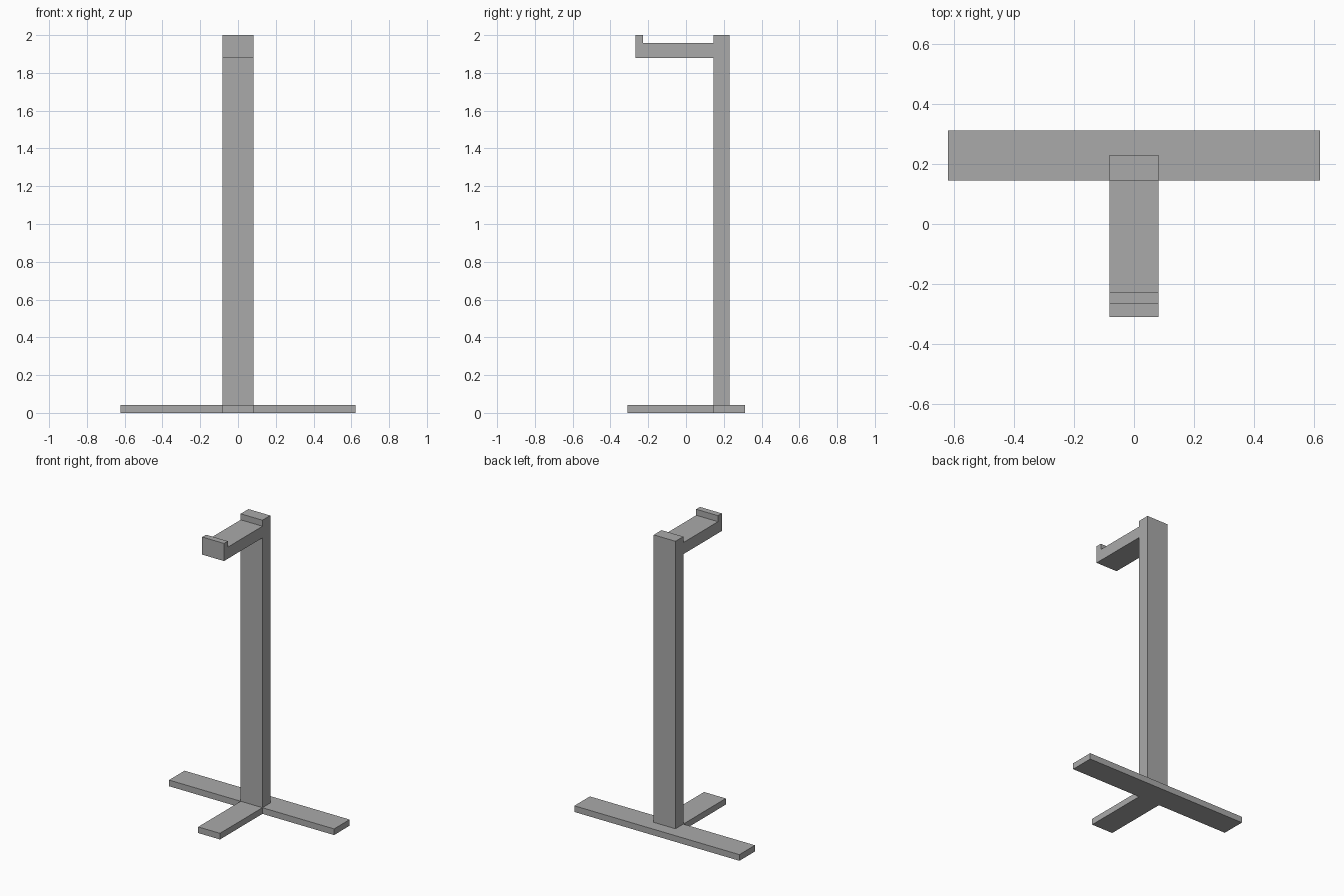
import bpy
import bmesh

if "Cube" in bpy.data.objects:
    bpy.data.objects.remove(bpy.data.objects["Cube"])

grey = bpy.data.materials.new("plain grey")
grey.diffuse_color = (0.4, 0.4, 0.4, 1)
grey.use_nodes = True
grey.node_tree.nodes["Principled BSDF"].inputs["Base Color"].default_value = grey.diffuse_color


def extrude_profile(name, points, axis, low, high):
    """Extrude a flat outline along x (outline in y, z) or z (outline in x, y)."""
    def place(p, d):
        return (d, p[0], p[1]) if axis == "x" else (p[0], p[1], d)

    bm = bmesh.new()
    face = bm.faces.new([bm.verts.new(place(p, low)) for p in points])
    grown = bmesh.ops.extrude_face_region(bm, geom=[face])["geom"]
    shift = place((0, 0), high - low)
    bmesh.ops.translate(bm, vec=shift,
                        verts=[g for g in grown if isinstance(g, bmesh.types.BMVert)])
    bmesh.ops.recalc_face_normals(bm, faces=bm.faces)
    mesh = bpy.data.meshes.new(name)
    bm.to_mesh(mesh)
    bm.free()
    mesh.materials.append(grey)
    obj = bpy.data.objects.new(name, mesh)
    bpy.context.collection.objects.link(obj)
    return obj


HALF_WIDTH = 0.082   # shared by post, arm and front foot
BASE_TOP = 0.042
POST_FRONT, POST_BACK = 0.146, 0.23

# T-shaped base: long rear bar with a foot reaching forward
half_t = [(HALF_WIDTH, -0.311), (HALF_WIDTH, POST_FRONT),
          (0.622, POST_FRONT), (0.622, 0.313)]
outline = half_t + [(-x, y) for x, y in reversed(half_t)]
extrude_profile("base", outline, "z", 0, BASE_TOP)

# Post with the forward arm and its upturned lip, one side outline
extrude_profile("post_and_arm", [
    (POST_BACK, BASE_TOP), (POST_BACK, 2.0), (POST_FRONT, 2.0),
    (POST_FRONT, 1.959), (-0.227, 1.959), (-0.227, 2.0),
    (-0.268, 2.0), (-0.268, 1.88), (POST_FRONT, 1.88),
    (POST_FRONT, BASE_TOP)], "x", -HALF_WIDTH, HALF_WIDTH)
